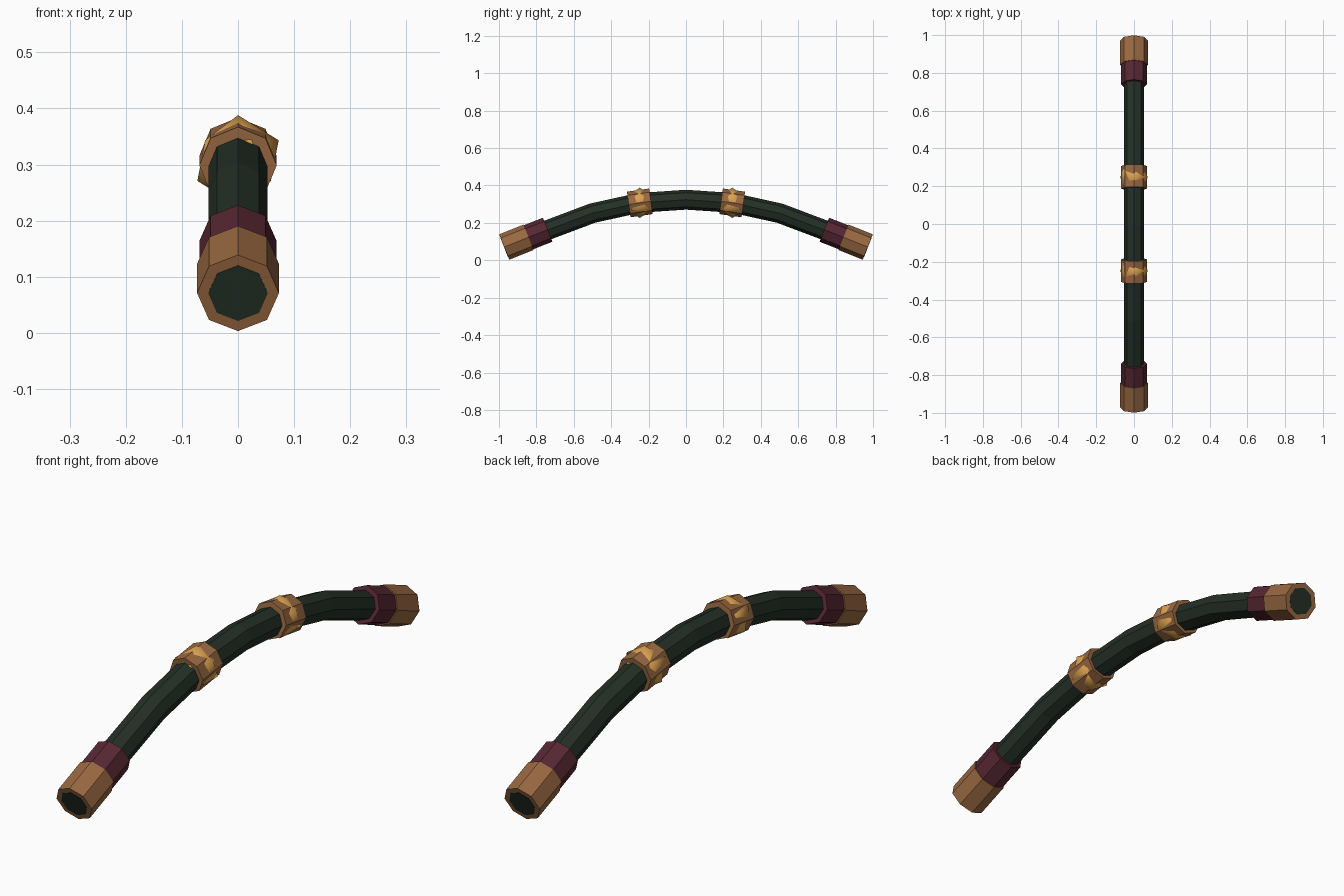
import bpy, bmesh, math
from mathutils import Vector

cube = bpy.data.objects.get("Cube")
if cube:
    bpy.data.objects.remove(cube, do_unlink=True)

SIDES = 8


def material(name, rgb):
    m = bpy.data.materials.new(name)
    m.use_nodes = True
    m.diffuse_color = (*rgb, 1)
    m.node_tree.nodes["Principled BSDF"].inputs["Base Color"].default_value = (*rgb, 1)
    return m


green = material("dark_green", (0.017, 0.029, 0.019))
maroon = material("maroon", (0.095, 0.02, 0.033))
brown = material("brown_leather", (0.32, 0.14, 0.053))
gold = material("gold", (0.72, 0.36, 0.08))


def finish(name, bm, mat, smooth=False):
    bmesh.ops.recalc_face_normals(bm, faces=bm.faces)
    mesh = bpy.data.meshes.new(name)
    bm.to_mesh(mesh)
    bm.free()
    for p in mesh.polygons:
        p.use_smooth = smooth
    mesh.materials.append(mat)
    obj = bpy.data.objects.new(name, mesh)
    bpy.context.collection.objects.link(obj)
    return obj


def sweep(name, path, radius, mat):
    """Capped octagonal tube with mitred joints along a path in the y-z plane."""
    pts = [Vector((0, y, z)) for y, z in path]
    bm = bmesh.new()
    rings = []
    for i, p in enumerate(pts):
        before = (p - pts[i - 1]).normalized() if i else Vector()
        after = (pts[i + 1] - p).normalized() if i < len(pts) - 1 else Vector()
        t = (before + after).normalized()
        up = Vector((0, -t.z, t.y))
        ring = []
        for k in range(SIDES):
            a = math.tau * k / SIDES
            ring.append(bm.verts.new(p + up * radius * math.cos(a)
                                     + Vector((radius * math.sin(a), 0, 0))))
        rings.append(ring)
    for a, b in zip(rings, rings[1:]):
        for k in range(SIDES):
            n = (k + 1) % SIDES
            bm.faces.new((a[k], a[n], b[n], b[k]))
    bm.faces.new(rings[0])
    bm.faces.new(rings[-1])
    return finish(name, bm, mat)


# Arched shaft, mirrored about the middle
half = [(0.25, 0.307), (0.5, 0.252), (0.75, 0.158), (0.973, 0.0705)]
path = [(-y, z) for y, z in reversed(half)] + [(0, 0.324)] + half
sweep("shaft", path, 0.053, green)

end = Vector((0.972, 0.071))
inward = Vector((-0.929, 0.37)).normalized()
for s, label in ((-1, "front"), (1, "back")):

    def along(d):
        p = end + inward * d
        return (s * p.x, p.y)

    # End cap and wrapped collar
    sweep(label + "_cap", [along(0), along(0.14)], 0.073, brown)
    sweep(label + "_collar", [along(0.135), along(0.25)], 0.069, maroon)

    # Grip band with a faceted gold bead pushed through it
    c, d = Vector((0.247, 0.307)), Vector((0.99, -0.14)) * 0.06
    sweep(label + "_band", [(s * p.x, p.y) for p in (c - d, c + d)], 0.069, brown)
    bm = bmesh.new()
    bmesh.ops.create_icosphere(bm, subdivisions=1, radius=0.081)
    bead = finish(label + "_bead", bm, gold, smooth=True)
    bead.location = (0, s * c.x, c.y)
